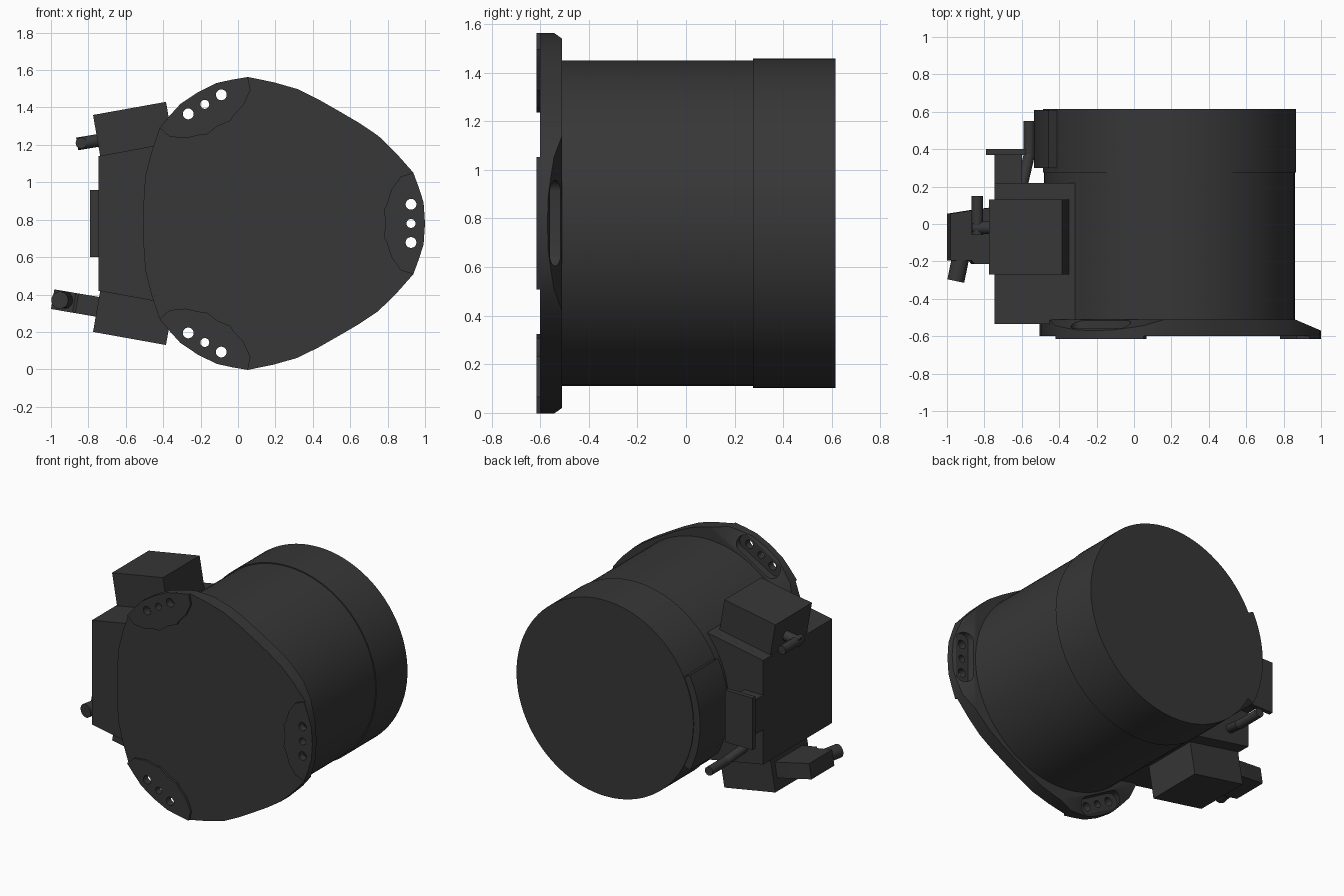
import bpy, bmesh, math
from mathutils import Vector

if "Cube" in bpy.data.objects:
    bpy.data.objects.remove(bpy.data.objects["Cube"], do_unlink=True)

CX, CZ = 0.19, 0.78          # axis of the round body
TABS = [0, 120, 240]         # directions of the mounting tabs

mat = bpy.data.materials.new("charcoal black")
mat.use_nodes = True
COL = (0.038, 0.038, 0.039, 1)
mat.diffuse_color = COL
mat.node_tree.nodes["Principled BSDF"].inputs["Base Color"].default_value = COL


def finish(name, bm, smooth=False):
    bmesh.ops.recalc_face_normals(bm, faces=bm.faces[:])
    me = bpy.data.meshes.new(name)
    bm.to_mesh(me)
    bm.free()
    ob = bpy.data.objects.new(name, me)
    bpy.context.collection.objects.link(ob)
    me.materials.append(mat)
    if smooth:
        shade(ob)
    return ob


def shade(ob):
    bpy.ops.object.select_all(action='DESELECT')
    ob.select_set(True)
    bpy.context.view_layer.objects.active = ob
    bpy.ops.object.shade_smooth_by_angle(angle=math.radians(30))


def extrude(points, offset):
    bm = bmesh.new()
    face = bm.faces.new([bm.verts.new(p) for p in points])
    out = bmesh.ops.extrude_face_region(bm, geom=[face])
    verts = [g for g in out["geom"] if isinstance(g, bmesh.types.BMVert)]
    bmesh.ops.translate(bm, verts=verts, vec=offset)
    bmesh.ops.recalc_face_normals(bm, faces=bm.faces[:])
    return bm


def prism(name, pts, y0, y1, smooth=False):
    """Extrude an x,z outline along y."""
    return finish(name, extrude([(x, y0, z) for x, z in pts], (0, y1 - y0, 0)), smooth)


def circle(r, n=96, x=CX, z=CZ):
    return [(x + r * math.cos(2 * math.pi * i / n),
             z + r * math.sin(2 * math.pi * i / n)) for i in range(n)]


def rod(name, a, b, r, n=20):
    a, b = Vector(a), Vector(b)
    bm = bmesh.new()
    bmesh.ops.create_cone(bm, cap_ends=True, segments=n, radius1=r, radius2=r,
                          depth=(b - a).length)
    bm.transform((b - a).to_track_quat('Z', 'Y').to_matrix().to_4x4())
    bmesh.ops.translate(bm, verts=bm.verts[:], vec=(a + b) / 2)
    return finish(name, bm, True)


def box(name, x0, x1, y0, y1, z0, z1):
    return prism(name, [(x0, z0), (x1, z0), (x1, z1), (x0, z1)], y0, y1)


def tab_point(d, t, deg):
    """Radial and tangential offset at a tab, as x,z."""
    a = math.radians(deg)
    return (CX + d * math.cos(a) - t * math.sin(a),
            CZ + d * math.sin(a) + t * math.cos(a))


def cut(ob, cutters):
    for c in cutters:
        m = ob.modifiers.new("cut", 'BOOLEAN')
        m.object, m.operation, m.solver = c, 'DIFFERENCE', 'EXACT'
    bpy.context.view_layer.objects.active = ob
    for m in list(ob.modifiers):
        bpy.ops.object.modifier_apply(modifier=m.name)


# Round housing and the slightly wider rear ring
prism("main_barrel", circle(0.67), -0.53, 0.3, True)
prism("rear_ring", circle(0.677), 0.275, 0.615, True)

# Raised curved pad on the side of the rear ring
arc = [math.radians(153 + 54 * i / 16) for i in range(17)]
pad = [(CX + 0.725 * math.cos(a), CZ + 0.725 * math.sin(a)) for a in arc]
pad += [(CX + 0.65 * math.cos(a), CZ + 0.65 * math.sin(a)) for a in reversed(arc)]
prism("ring_side_pad", pad, 0.30, 0.61, True)

# Front flange: rounded three-lobed plate with sloped backs at the tabs
half = [(0, .81), (8, .81), (14, .80), (20, .795), (30, .755), (40, .73), (50, .705), (60, .695)]
lobe = [(-a, r) for a, r in half[:0:-1]] + half[:-1]
outline = [tab_point(r, 0, deg + a) for deg in TABS for a, r in lobe]
bm = extrude([(x, -0.60, z) for x, z in outline], (0, 0.09, 0))
for deg in TABS:
    x, z = tab_point(0.67, 0, deg)
    a = math.radians(deg)
    res = bmesh.ops.bisect_plane(
        bm, geom=bm.verts[:] + bm.edges[:] + bm.faces[:], plane_co=(x, -0.51, z),
        plane_no=(0.06 * math.cos(a), 0.14, 0.06 * math.sin(a)), clear_outer=True)
    edges = [g for g in res["geom_cut"] if isinstance(g, bmesh.types.BMEdge)]
    bmesh.ops.holes_fill(bm, edges=[e for e in edges if e.is_boundary], sides=0)
flange = finish("front_flange", bm)

# Tab pads, screw holes and rear pockets
inner = [(.747, .272), (.68, .25), (.63, .18), (.605, .10), (.59, .075), (.60, 0)]
outer = [(.81, 0), (.802, .113), (.776, .194)]
shape = inner + [(d, -t) for d, t in inner[-2::-1]]
shape += [(d, -t) for d, t in outer[:0:-1]] + outer
for i, deg in enumerate(TABS):
    plate = prism(f"tab_pad_{i + 1}", [tab_point(d, t, deg) for d, t in shape], -0.615, -0.599)
    holes = []
    for t, r in ((-0.102, 0.029), (0, 0.024), (0.102, 0.029)):
        x, z = tab_point(0.735, t, deg)
        holes.append(prism("hole_cutter", circle(r, 20, x, z), -0.7, -0.4))
    slot = []
    for k in range(24):
        a = 2 * math.pi * (k + 0.5) / 24
        shift = math.copysign(0.125, math.sin(a))
        slot.append(tab_point(0.735 + 0.052 * math.cos(a), shift + 0.052 * math.sin(a), deg))
    pocket = prism("pocket_cutter", slot, -0.565, -0.4)
    cut(plate, holes)
    cut(flange, holes + [pocket])
    for c in holes + [pocket]:
        bpy.data.objects.remove(c, do_unlink=True)
    shade(plate)
shade(flange)

# Side block, flared towards the barrel
prism("side_block", [(-.745, .42), (-.31, .34), (-.31, 1.22), (-.745, 1.14)], -0.535, 0.22)

# Tilted boxes above and below the side block
tilted = [(-.775, 1.36), (-.385, 1.43), (-.345, 1.2), (-.735, 1.13)]
prism("upper_box", tilted, -0.27, 0.13)
prism("lower_box", [(x, 2 * CZ - z) for x, z in tilted], -0.27, 0.13)

# Small valve on the upper box
rod("valve_stem", (-.74, -.02, 1.225), (-.86, -.02, 1.205), 0.034)
rod("valve_handle", (-.838, -.06, 1.21), (-.838, .15, 1.21), 0.03)

# Tilted connector on the lower box with its cable stub
plan = [(-.75, .09), (-.84, .08), (-1, .055), (-1, -.195), (-.885, -.195), (-.87, -.215), (-.75, -.215)]
bm = extrude([(x, y, 0.285 - 0.17 * (x + 0.75)) for x, y in plan], (0.018, 0, 0.105))
bmesh.ops.translate(bm, verts=bm.verts[:], vec=(0, 0, -0.005))
finish("connector", bm)
rod("cable_stub", (-.925, -.17, .37), (-.953, -.305, .37), 0.046, 28)

# Rear bracket plate, its spacer and the bent pin
box("bracket_plate", -.79, -.58, 0.37, 0.40, 0.60, 0.96)
box("bracket_spacer", -.745, -.60, 0.21, 0.375, 0.66, 0.90)
rod("pin", (-.56, .35, .45), (-.56, .55, .45), 0.03)
rod("pin_arm", (-.56, .37, .45), (-.60, .20, .50), 0.03)
